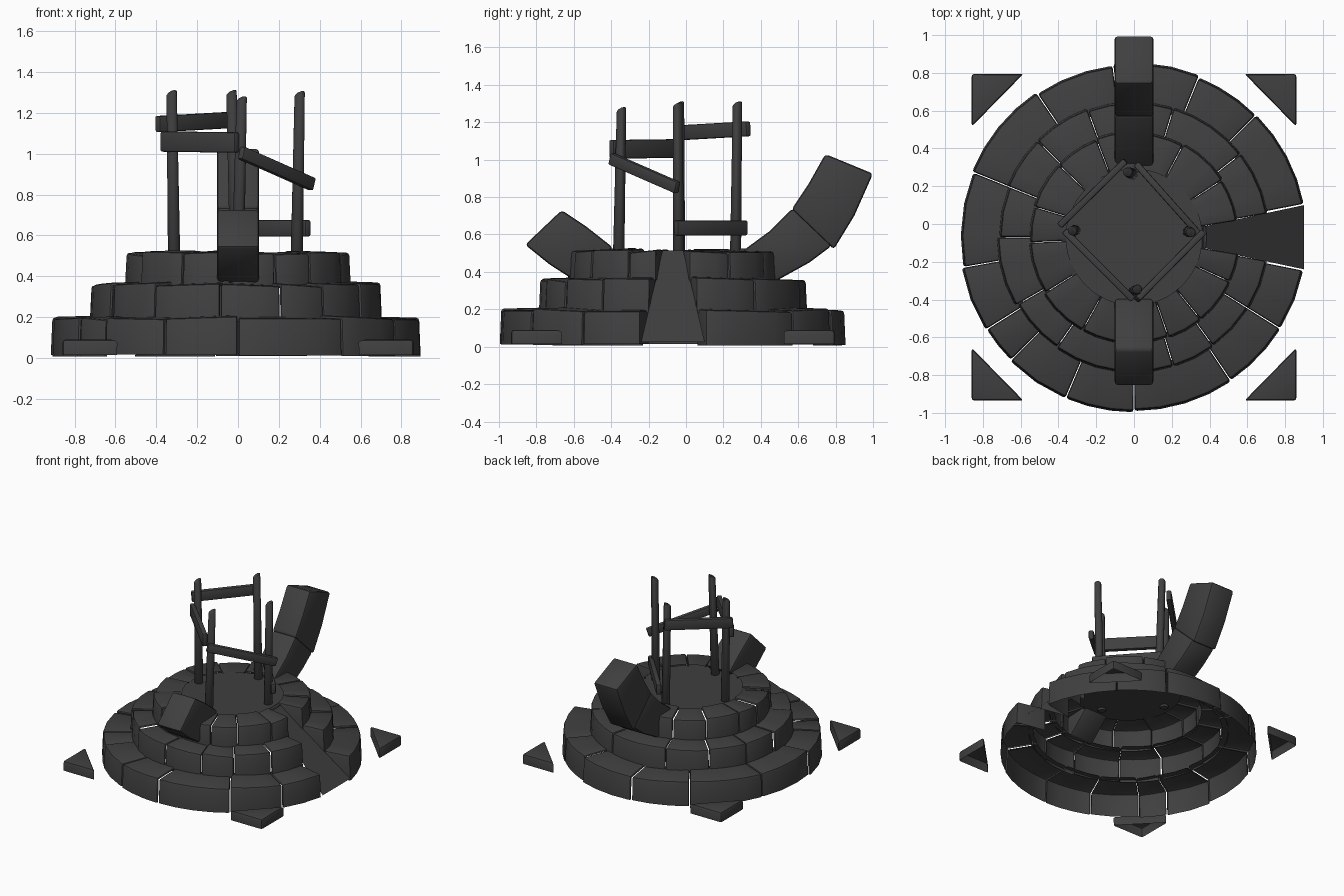
import bpy, bmesh, random
from math import sin, cos, radians, ceil, pi
from mathutils import Vector, Matrix

random.seed(4)
cube = bpy.data.objects.get("Cube")
if cube:
    bpy.data.objects.remove(cube, do_unlink=True)

stone_mat = bpy.data.materials.new("dark stone grey")
stone_mat.use_nodes = True
GREY = (0.05, 0.05, 0.05, 1)
stone_mat.diffuse_color = GREY
bsdf = next(n for n in stone_mat.node_tree.nodes if n.type == "BSDF_PRINCIPLED")
bsdf.inputs["Base Color"].default_value = GREY
bsdf.inputs["Roughness"].default_value = 0.9

CENTRE = Vector((0, -0.07, 0))


def finish(name, bm, smooth=True):
    mesh = bpy.data.meshes.new(name)
    bm.to_mesh(mesh)
    bm.free()
    mesh.materials.append(stone_mat)
    if smooth:
        mesh.shade_smooth()
        mesh.set_sharp_from_angle(angle=radians(40))
    obj = bpy.data.objects.new(name, mesh)
    bpy.context.collection.objects.link(obj)
    return obj


def soften(bm, width, segments=2):
    """Round every sharp closed edge."""
    bm.normal_update()
    edges = [e for e in bm.edges if e.is_manifold and e.calc_face_angle(0) > 0.4]
    bmesh.ops.bevel(bm, geom=edges, offset=width, segments=segments,
                    affect="EDGES", profile=0.5, clamp_overlap=True)
    bm.normal_update()


def polar(r, a, z):
    return CENTRE + Vector((r * cos(a), r * sin(a), z))


def ring_stone(name, a0, a1, r_in, r_out, z0, z1, open_start, open_end):
    """Curved block with a top, an outer wall and ends, hollow underneath."""
    bm = bmesh.new()
    n = max(2, ceil((a1 - a0) / radians(11)))
    tilt = random.uniform(-0.008, 0.008)
    rows = []
    for i in range(n + 1):
        a = a0 + (a1 - a0) * i / n
        lift = tilt * (2 * i / n - 1)
        rows.append([bm.verts.new(polar(r_in, a, z0)),
                     bm.verts.new(polar(r_in, a, z1 + lift)),
                     bm.verts.new(polar(r_out - 0.008, a, z1 + lift - 0.006)),
                     bm.verts.new(polar(r_out, a, z0))])
    for p, q in zip(rows, rows[1:]):
        for k in (1, 2):
            bm.faces.new((p[k], p[k + 1], q[k + 1], q[k]))
    start = bm.faces.new(rows[0][::-1])
    end = bm.faces.new(rows[-1])
    bmesh.ops.recalc_face_normals(bm, faces=bm.faces[:])
    if bm.faces[0].normal.z < 0:
        bmesh.ops.reverse_faces(bm, faces=bm.faces[:])
    start_n, end_n = start.normal.copy(), end.normal.copy()
    soften(bm, 0.014)
    # Joints between neighbours stay hollow
    hidden = [f for f in bm.faces
              if (open_start and f.normal.dot(start_n) > 0.98)
              or (open_end and f.normal.dot(end_n) > 0.98)]
    bmesh.ops.delete(bm, geom=hidden, context="FACES")
    return finish(name, bm)


def stone_ring(name, joints, r_in, r_out, z0, z1):
    gap = 0.003
    last = len(joints) - 2
    for i, (a, b) in enumerate(zip(joints, joints[1:])):
        ring_stone(f"{name}_{i + 1}", radians(a) + gap, radians(b) - gap, r_in,
                   r_out + random.uniform(-0.008, 0.008),
                   z0 + random.uniform(0, 0.015), z1 + random.uniform(-0.008, 0.006),
                   i > 0, i < last)


# Three stepped rings, broken on the left by the ramp
stone_ring("lower_step", (11, 45, 68, 97, 124, 158, 190, 212, 225, 247, 270, 304, 328, 349),
           0.68, 0.92, 0.005, 0.2)
stone_ring("middle_step", (10, 38, 73, 110, 135, 158, 180, 210, 235, 263, 287, 306, 328, 350),
           0.53, 0.72, 0.175, 0.365)
stone_ring("upper_step", (9, 33, 62, 87, 111, 136, 163, 183, 212, 241, 266, 289, 309, 335, 351),
           0.36, 0.56, 0.345, 0.52)

# Round floor inside the upper step
bm = bmesh.new()
bmesh.ops.create_circle(bm, cap_ends=True, segments=32, radius=0.385,
                        matrix=Matrix.Translation(CENTRE + Vector((0, 0, 0.505))))
finish("floor_disc", bm)

# Widening ramp
bm = bmesh.new()
previous = None
for i in range(5):
    t = i / 4
    half = 0.055 + 0.115 * t
    row = [bm.verts.new((0.36 + 0.54 * t, CENTRE.y + s * half, 0.515 - 0.49 * t))
           for s in (-1, 1)]
    if previous:
        bm.faces.new((previous[0], row[0], row[1], previous[1]))
    previous = row
finish("ramp", bm)


def prism(name, outline, to_3d, depth, width, open_base=False):
    """Extrude an outline along depth and round its edges."""
    bm = bmesh.new()
    base = bm.faces.new([bm.verts.new(to_3d(u, v)) for u, v in outline])
    made = bmesh.ops.extrude_face_region(bm, geom=[base], use_keep_orig=True)["geom"]
    bmesh.ops.translate(bm, vec=depth, verts=[g for g in made if isinstance(g, bmesh.types.BMVert)])
    bmesh.ops.recalc_face_normals(bm, faces=bm.faces[:])
    if open_base:
        bmesh.ops.delete(bm, geom=[base], context="FACES_ONLY")
    soften(bm, width)
    return finish(name, bm)


# Triangular corner stones
for sx in (-1, 1):
    for sy in (-1, 1):
        name = f"corner_stone_{'back' if sy > 0 else 'front'}_{'left' if sx > 0 else 'right'}"
        prism(name, ((0.86, 0.865), (0.585, 0.865), (0.86, 0.585)),
              lambda u, v: Vector((sx * u, CENTRE.y + sy * v, 0.015)),
              Vector((0, 0, 0.075)), 0.016, True)


# Thick leaning blocks at front and back, drawn in side profile
def block(name, outline):
    prism(name, outline, lambda y, z: Vector((-0.103, y, z)), Vector((0.206, 0, 0)), 0.018)


block("front_block", ((-0.39, 0.53), (-0.53, 0.64), (-0.665, 0.73), (-0.86, 0.545),
                      (-0.73, 0.44), (-0.59, 0.35)))
block("back_lower_block", ((0.3, 0.51), (0.45, 0.62), (0.57, 0.74), (0.78, 0.54),
                           (0.66, 0.45), (0.48, 0.35)))
block("back_upper_block", ((0.565, 0.735), (0.655, 0.87), (0.745, 1.03), (1.0, 0.925),
                           (0.9, 0.7), (0.79, 0.52)))


def post(name, foot, top):
    foot, top = Vector(foot), Vector(top)
    d = top - foot
    turn = d.to_track_quat("Z", "Y").to_matrix().to_4x4()
    bm = bmesh.new()
    bmesh.ops.create_cone(bm, cap_ends=True, segments=8, radius1=0.032, radius2=0.027,
                          depth=d.length, matrix=Matrix.Translation((foot + top) / 2) @ turn)
    # Roughly cut slanting top
    for v in bm.verts:
        if v.co.z > 1:
            v.co.z += (v.co.x - top.x + v.co.y - top.y) * 0.4
    soften(bm, 0.005, 1)
    finish(name, bm)


post("post_right", (-0.313, -0.035, 0.49), (-0.325, -0.035, 1.3))
post("post_left", (0.288, -0.04, 0.49), (0.302, -0.045, 1.295))
post("post_front", (0.0, -0.36, 0.49), (0.018, -0.345, 1.27))
post("post_back", (-0.01, 0.265, 0.49), (-0.032, 0.275, 1.3))


def rail(name, a, b, height):
    """Thin plank standing on edge between two points."""
    a, b = Vector(a), Vector(b)
    x = (b - a).normalized()
    y = Vector((0, 0, 1)).cross(x).normalized()
    frame = Matrix((x, y, x.cross(y))).transposed().to_4x4()
    bm = bmesh.new()
    size = Matrix.Diagonal(((b - a).length, 0.036, height, 1))
    bmesh.ops.create_cube(bm, size=1, matrix=Matrix.Translation((a + b) / 2) @ frame @ size)
    soften(bm, 0.009)
    finish(name, bm)


rail("rail_front_right", (-0.37, -0.035, 1.06), (-0.005, -0.4, 1.055), 0.1)
rail("rail_front_left", (0.015, -0.4, 1.005), (0.365, -0.045, 0.85), 0.065)
rail("rail_back_right", (-0.395, -0.01, 1.145), (-0.045, 0.335, 1.165), 0.08)
rail("rail_back_left", (0.345, -0.055, 0.635), (0.01, 0.32, 0.635), 0.08)
